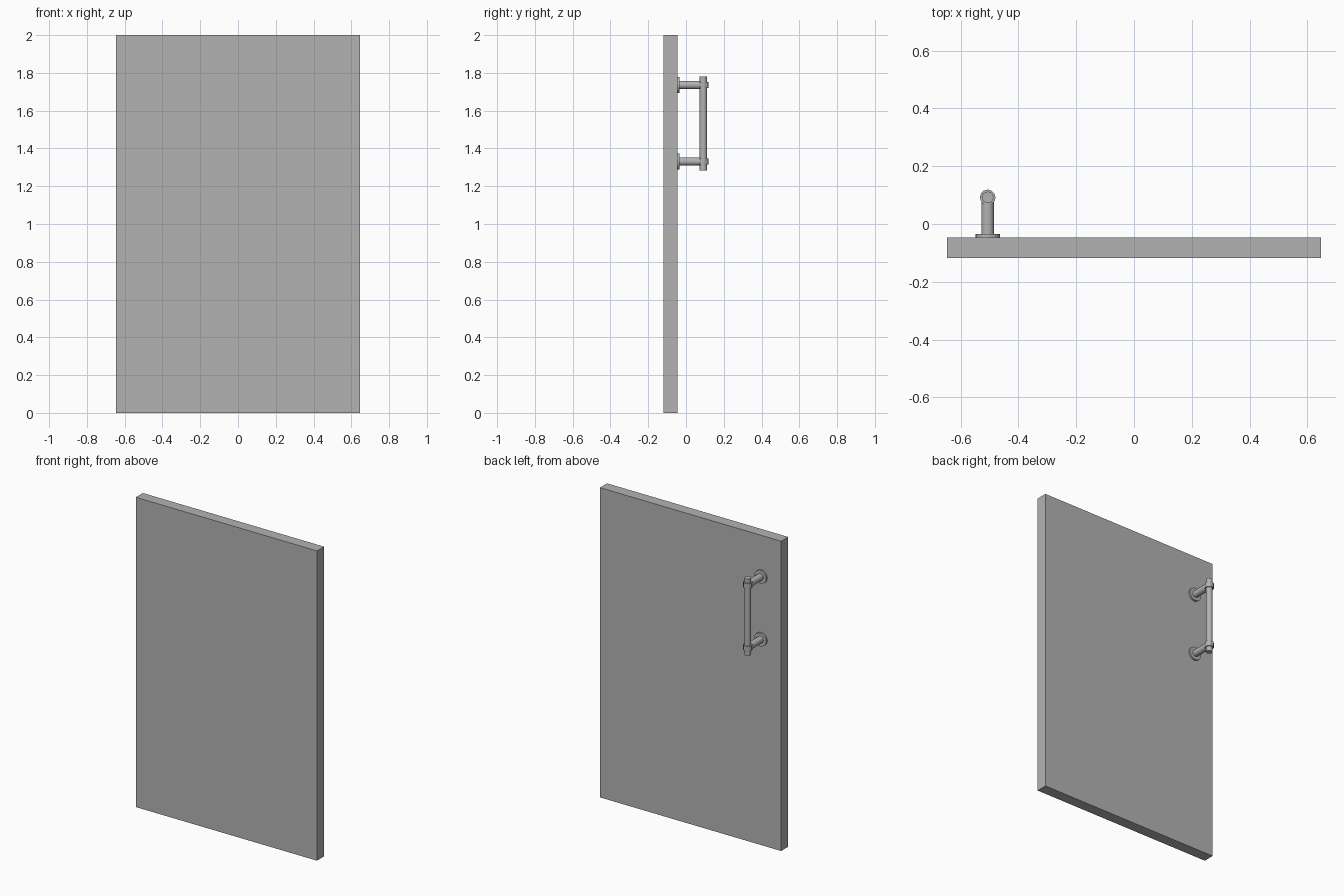
import bpy
from math import pi

cube = bpy.data.objects.get("Cube")
if cube:
    bpy.data.objects.remove(cube, do_unlink=True)

grey = bpy.data.materials.new("mid_grey")
grey.use_nodes = True
colour = (0.45, 0.45, 0.45, 1)
grey.diffuse_color = colour
grey.node_tree.nodes["Principled BSDF"].inputs["Base Color"].default_value = colour

HANDLE_X, BAR_Y, BACK_Y = -0.506, 0.092, -0.046


def finish(name):
    obj = bpy.context.object
    obj.name = name
    obj.data.materials.append(grey)
    return obj


def cylinder(name, radius, start, end, axis, z=0, sides=16):
    """Cylinder from start to end along y (at height z) or along z."""
    mid = (start + end) / 2
    along_y = axis == "y"
    bpy.ops.mesh.primitive_cylinder_add(
        vertices=sides, radius=radius, depth=end - start,
        location=(HANDLE_X, mid, z) if along_y else (HANDLE_X, BAR_Y, mid),
        rotation=(pi / 2 if along_y else 0, 0, 0))
    bpy.ops.object.shade_smooth_by_angle(angle=pi / 6)
    return finish(name)


# Door panel
bpy.ops.mesh.primitive_cube_add(size=1, location=(0, -0.082, 1))
panel = finish("door_panel")
panel.scale = (1.294, 0.072, 2)

# Pull bar
cylinder("pull_bar", 0.02, 1.284, 1.78, "z")

# Wall plate, post and collar at each end of the bar
for side, z in (("lower", 1.331), ("upper", 1.736)):
    cylinder(side + "_mount_plate", 0.043, BACK_Y, -0.035, "y", z)
    cylinder(side + "_post", 0.022, BACK_Y, BAR_Y, "y", z)
    cylinder(side + "_collar", 0.027, z - 0.017, z + 0.017, "z", sides=12)
